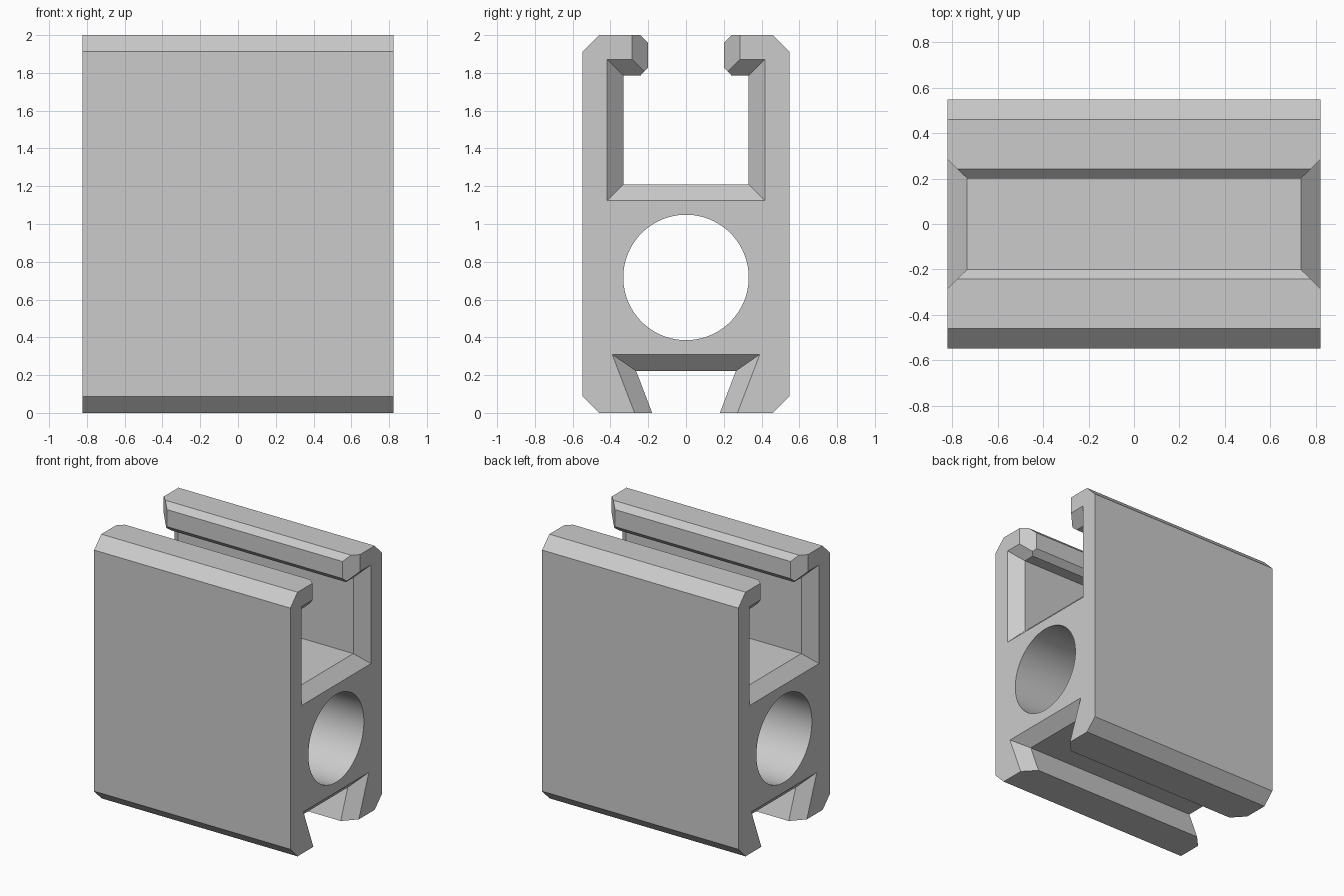
import bpy, bmesh, math

if "Cube" in bpy.data.objects:
    bpy.data.objects.remove(bpy.data.objects["Cube"], do_unlink=True)

HALF_X, HALF_Y, TOP = 0.822, 0.548, 2.0
CHAMFER = 0.087

grey = bpy.data.materials.new("plain grey")
grey.use_nodes = True
colour = (0.6, 0.6, 0.6, 1)
grey.diffuse_color = colour
grey.node_tree.nodes["Principled BSDF"].inputs["Base Color"].default_value = colour


def mirrored(half):
    """Close a half profile of (y, z) points across y = 0."""
    return half + [(-y, z) for y, z in reversed(half)]


def loft(name, x0, profile0, x1, profile1):
    """Solid between two matching (y, z) profiles at x0 and x1."""
    bm = bmesh.new()
    a = [bm.verts.new((x0, y, z)) for y, z in profile0]
    b = [bm.verts.new((x1, y, z)) for y, z in profile1]
    bm.faces.new(a)
    bm.faces.new(b)
    for i in range(len(a)):
        j = (i + 1) % len(a)
        bm.faces.new((a[i], a[j], b[j], b[i]))
    bmesh.ops.recalc_face_normals(bm, faces=bm.faces)
    mesh = bpy.data.meshes.new(name)
    bm.to_mesh(mesh)
    bm.free()
    mesh.materials.append(grey)
    obj = bpy.data.objects.new(name, mesh)
    bpy.context.collection.objects.link(obj)
    return obj


def flares(name, inner, outer):
    """Chamfer cutters at both ends, growing from inner to outer profile."""
    def at(x):
        t = (x - HALF_X + CHAMFER) / CHAMFER
        return [(p[0] + (q[0] - p[0]) * t, p[1] + (q[1] - p[1]) * t)
                for p, q in zip(inner, outer)]
    near, far = HALF_X - CHAMFER - 0.015, HALF_X + 0.05
    return [loft(name, s * near, at(near), s * far, at(far)) for s in (-1, 1)]


# Main block with four chamfered long edges
c = CHAMFER
body = loft("slotted_block", -HALF_X, mirrored([
    (HALF_Y - c, 0), (HALF_Y, c), (HALF_Y, TOP - c), (HALF_Y - c, TOP)]),
    HALF_X, mirrored([
        (HALF_Y - c, 0), (HALF_Y, c), (HALF_Y, TOP - c), (HALF_Y - c, TOP)]))

# Upper channel, with small chamfers on its two lips
channel = mirrored([(0.33, 1.21), (0.33, 1.785), (0.242, 1.785), (0.2, 1.828),
                    (0.2, 1.957), (0.242, TOP), (0.242, TOP + 0.1)])
cutters = [loft("channel_cutter", -1, channel, 1, channel)]
cutters += flares(
    "channel_flare",
    mirrored([(0.33, 1.21), (0.33, 1.785), (0.2, 1.785), (0.2, 2.1)]),
    mirrored([(0.417, 1.124), (0.417, 1.872), (0.285, 1.872), (0.285, 2.1)]))

# Lower dovetail slot
dovetail = mirrored([(0.141, -0.1), (0.264, 0.222)])
cutters.append(loft("dovetail_cutter", -1, dovetail, 1, dovetail))
cutters += flares("dovetail_flare", dovetail,
                  mirrored([(0.234, -0.1), (0.391, 0.31)]))

# Round bore through the middle
ring = [(0.332 * math.cos(a), 0.717 + 0.332 * math.sin(a))
        for a in (math.tau * i / 96 for i in range(96))]
cutters.append(loft("bore_cutter", -1, ring, 1, ring))

# Carve the block, then discard the cutters
bpy.ops.object.select_all(action="DESELECT")
bpy.context.view_layer.objects.active = body
body.select_set(True)
for cutter in cutters:
    cutter.hide_render = True
    cut = body.modifiers.new("cut", "BOOLEAN")
    cut.operation = "DIFFERENCE"
    cut.solver = "EXACT"
    cut.object = cutter
    bpy.ops.object.modifier_apply(modifier=cut.name)
    bpy.data.objects.remove(cutter, do_unlink=True)

# Smooth bore, crisp edges elsewhere
bpy.ops.object.shade_smooth_by_angle(angle=math.radians(20))
